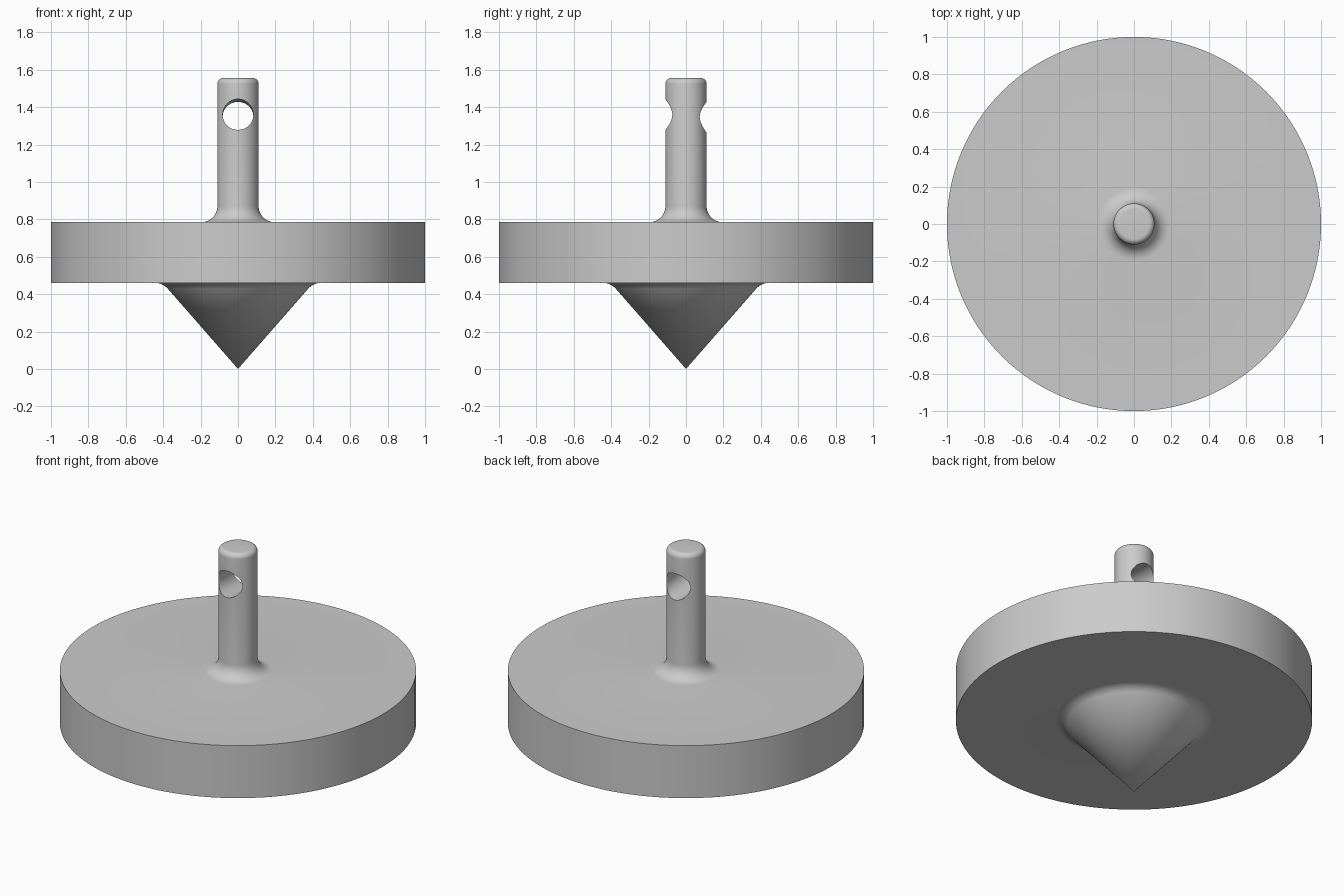
import bpy, bmesh, math
from mathutils import Matrix

cube = bpy.data.objects.get("Cube")
if cube:
    bpy.data.objects.remove(cube, do_unlink=True)

SEGMENTS = 128
metal = bpy.data.materials.new("plain_grey")
metal.use_nodes = True
GREY = (0.6, 0.6, 0.6, 1)
metal.diffuse_color = GREY
metal.node_tree.nodes["Principled BSDF"].inputs["Base Color"].default_value = GREY


def arc(cx, cz, radius, start, end, steps=8):
    """Profile points on a circular arc, angles in degrees."""
    angles = [math.radians(start + (end - start) * i / steps) for i in range(steps + 1)]
    return [(cx + radius * math.cos(a), cz + radius * math.sin(a)) for a in angles]


def add_object(name, bm):
    mesh = bpy.data.meshes.new(name)
    bmesh.ops.recalc_face_normals(bm, faces=bm.faces)
    bm.to_mesh(mesh)
    bm.free()
    obj = bpy.data.objects.new(name, mesh)
    bpy.context.collection.objects.link(obj)
    mesh.materials.append(metal)
    return obj


def lathe(name, profile):
    bm = bmesh.new()
    verts = [bm.verts.new((r, 0, z)) for r, z in profile]
    edges = [bm.edges.new(pair) for pair in zip(verts, verts[1:])]
    bmesh.ops.spin(bm, geom=verts + edges, cent=(0, 0, 0), axis=(0, 0, 1),
                   angle=math.tau, steps=SEGMENTS)
    bmesh.ops.remove_doubles(bm, verts=bm.verts, dist=0.00005)
    return add_object(name, bm)


# Pointed foot, wheel and stem turned as one solid
slope = math.degrees(math.atan2(0.44, 0.385))
foot_radius = 0.09
tangent = foot_radius * math.tan(math.radians(slope / 2))
corner = 0.46 / math.tan(math.radians(slope))
profile = [(0, 0)]
profile += arc(corner + tangent, 0.46 - foot_radius, foot_radius, 90 + slope, 90)
profile += [(1, 0.46), (1, 0.785)]
profile += arc(0.195, 0.87, 0.085, 270, 180)
profile += arc(0.08, 1.525, 0.03, 0, 90)
profile += [(0, 1.555)]
top = lathe("spinning_top", profile)

# Slightly tilted cross hole through the stem
bm = bmesh.new()
tilt = Matrix.Rotation(math.radians(90 - 4), 4, "X")
bmesh.ops.create_cone(bm, cap_ends=True, segments=64, radius1=0.082, radius2=0.082,
                      depth=0.6, matrix=Matrix.Translation((0, 0, 1.353)) @ tilt)
cutter = add_object("hole_cutter", bm)
cutter.hide_render = True
cutter.hide_set(True)
hole = top.modifiers.new("cross_hole", "BOOLEAN")
hole.operation = "DIFFERENCE"
hole.solver = "EXACT"
hole.object = cutter

# Apply the cut, then shade smooth with crisp rims
bpy.ops.object.select_all(action="DESELECT")
bpy.context.view_layer.objects.active = top
top.select_set(True)
bpy.ops.object.modifier_apply(modifier=hole.name)
bpy.data.objects.remove(cutter, do_unlink=True)
bpy.ops.object.shade_smooth_by_angle(angle=math.radians(30))
